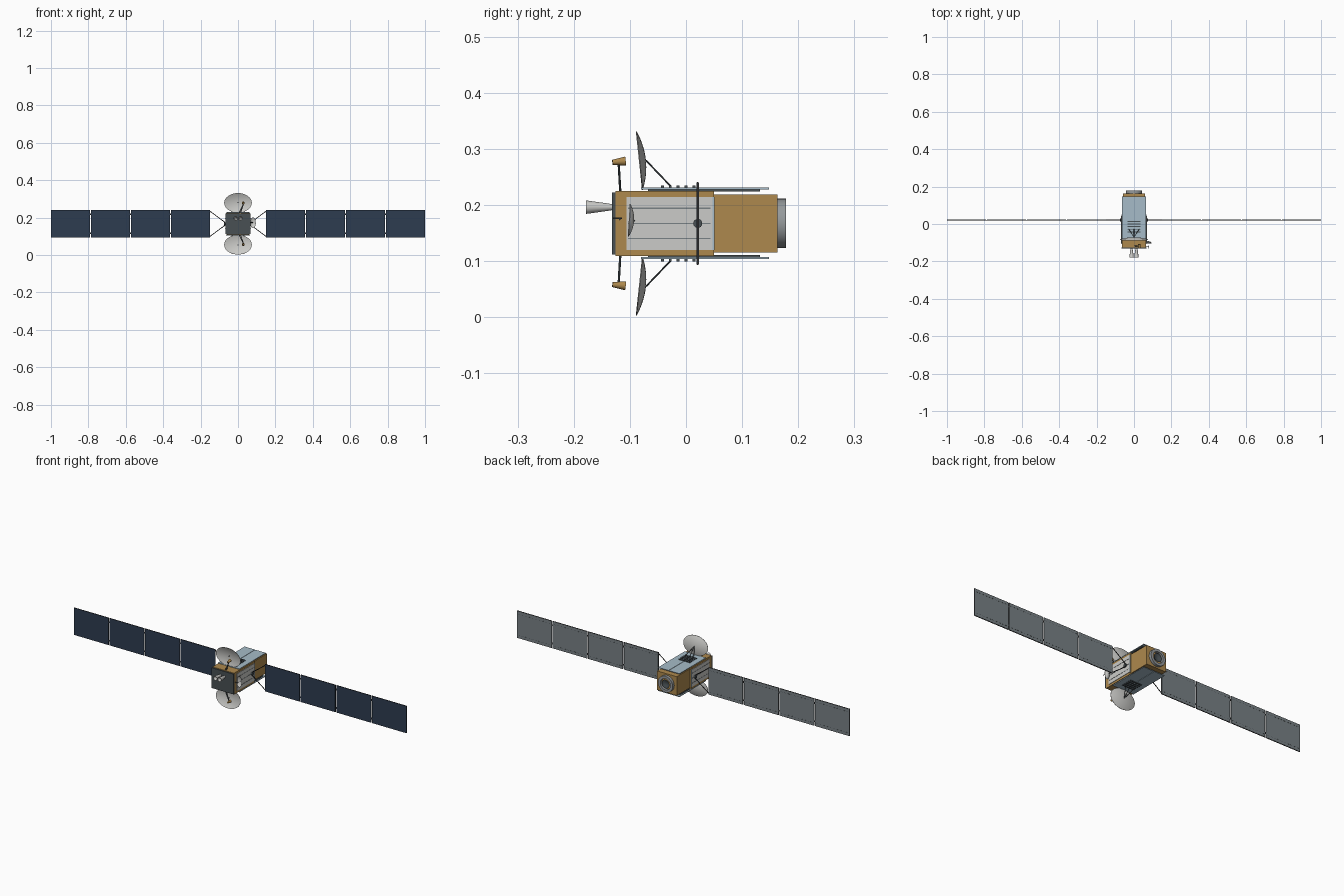
import bpy, bmesh, math
from mathutils import Vector, Matrix

if "Cube" in bpy.data.objects:
    bpy.data.objects.remove(bpy.data.objects["Cube"])

MID = 0.167  # height of the long axis


def material(name, r, g, b):
    m = bpy.data.materials.new(name)
    m.use_nodes = True
    m.diffuse_color = (r, g, b, 1)
    m.node_tree.nodes["Principled BSDF"].inputs["Base Color"].default_value = (r, g, b, 1)
    return m


gold = material("gold foil", 0.42, 0.25, 0.075)
navy = material("navy solar cells", 0.027, 0.045, 0.08)
back_grey = material("panel back grey", 0.19, 0.22, 0.235)
blue = material("radiator blue", 0.38, 0.5, 0.58)
white = material("light grey", 0.6, 0.6, 0.58)
slate = material("dark slate", 0.065, 0.08, 0.088)
black = material("black struts", 0.02, 0.02, 0.022)
metal = material("metal grey", 0.3, 0.32, 0.33)


def finish(name, bm, mat, smooth=False):
    bmesh.ops.recalc_face_normals(bm, faces=bm.faces)
    mesh = bpy.data.meshes.new(name)
    bm.to_mesh(mesh)
    bm.free()
    mesh.materials.append(mat)
    ob = bpy.data.objects.new(name, mesh)
    bpy.context.collection.objects.link(ob)
    if smooth:
        bpy.ops.object.select_all(action="DESELECT")
        ob.select_set(True)
        bpy.context.view_layer.objects.active = ob
        bpy.ops.object.shade_smooth_by_angle(angle=math.radians(35))
    return ob


def boxes(name, mat, items):
    """One object holding boxes given as (centre, size)."""
    bm = bmesh.new()
    for centre, size in items:
        bmesh.ops.create_cube(bm, size=1, matrix=Matrix.Translation(centre) @ Matrix.Diagonal((*size, 1)))
    return finish(name, bm, mat)


def frame(origin, axis):
    """Matrix whose local z follows axis and local x stays near world x."""
    z = Vector(axis).normalized()
    y = z.cross(Vector((1, 0, 0)))
    y = y.normalized() if y.length > 1e-4 else Vector((0, 1, 0))
    m = Matrix((y.cross(z), y, z)).transposed().to_4x4()
    m.translation = Vector(origin)
    return m


def cones(name, mat, items, sides=24):
    """One object holding cones given as (start, end, radius1, radius2)."""
    bm = bmesh.new()
    for a, b, r1, r2 in items:
        a, b = Vector(a), Vector(b)
        bmesh.ops.create_cone(bm, cap_ends=True, segments=sides, radius1=r1, radius2=r2,
                              depth=(b - a).length, matrix=frame((a + b) / 2, b - a))
    return finish(name, bm, mat, True)


def rods(name, mat, pairs, r=0.0015):
    return cones(name, mat, [(a, b, r, r) for a, b in pairs], 8)


def lathe(name, mat, origin, axis, profile, sides=40, sx=1, sy=1):
    """Spin (radius, height) points about axis, with elliptical scaling."""
    bm = bmesh.new()
    m = frame(origin, axis)
    rings = []
    for r, h in profile:
        rings.append([bm.verts.new(m @ Vector((sx * r * math.cos(t), sy * r * math.sin(t), h)))
                      for t in (math.tau * i / sides for i in range(sides))])
    for lo, hi in zip(rings, rings[1:]):
        for i in range(sides):
            j = (i + 1) % sides
            bm.faces.new((lo[i], lo[j], hi[j], hi[i]))
    bmesh.ops.remove_doubles(bm, verts=bm.verts, dist=1e-6)
    return finish(name, bm, mat, True)


def dish(name, origin, axis, rx, ry, depth):
    n = 8
    inner = [(i / n, depth * (i / n) ** 2) for i in range(n + 1)]
    outer = [(r, h - 0.0015) for r, h in inner]
    return lathe(name, white, origin, axis, inner + outer[::-1], sx=rx, sy=ry)


# Body
boxes("front_body", gold, [((0, -0.038, MID), (0.13, 0.176, 0.116))])
boxes("rear_body", gold, [((0, 0.106, MID), (0.118, 0.115, 0.103))])
boxes("front_plate", slate, [((0, -0.129, MID), (0.132, 0.006, 0.11))])
for side, s in (("left", 1), ("right", -1)):
    boxes(side + "_side_panel", white, [((s * 0.066, -0.0295, MID), (0.003, 0.153, 0.094))])
    boxes(side + "_panel_border", blue, [((s * 0.066, 0.0485, MID), (0.003, 0.004, 0.094))])
    boxes(side + "_panel_seams", back_grey,
          [((s * 0.068, -0.03, MID + z), (0.001, 0.147, 0.002)) for z in (-0.027, 0, 0.027)])

# Horns on the front plate and the rear ring
for side, s in (("left", 1), ("right", -1)):
    lathe(side + "_front_horn", white, (s * 0.013, -0.13, 0.196), (0, -1, 0),
          [(0, 0), (0.005, 0), (0.007, 0.012), (0.012, 0.048), (0.0105, 0.048), (0.004, 0.012), (0, 0.012)], 20)
lathe("rear_ring", metal, (0, 0.162, MID), (0, 1, 0),
      [(0.03, 0), (0.044, 0), (0.044, 0.016), (0.03, 0.016), (0.03, 0)])
lathe("rear_ring_core", gold, (0, 0.162, MID), (0, 1, 0), [(0.0, 0.002), (0.025, 0.002), (0.025, 0), (0, 0)])
lathe("rear_nozzle", slate, (0, 0.162, MID), (0, 1, 0),
      [(0, 0.005), (0.01, 0.005), (0.021, 0.012), (0.023, 0.012), (0.012, 0), (0, 0)])

# Top and bottom equipment, mirrored about the long axis
for side, s in (("upper", 1), ("lower", -1)):
    boxes(side + "_radiator", blue,
          [((s2 * 0.0325, 0.034, MID + s * 0.062), (0.063, 0.228, 0.0035)) for s2 in (1, -1)])
    boxes(side + "_radiator_base", slate, [((0, 0.032, MID + s * 0.0585), (0.116, 0.2, 0.004))])
    boxes(side + "_slats", slate,
          [((0, -0.042 + 0.014 * i, MID + s * 0.0655), (0.07, 0.005, 0.004)) for i in range(5)])
    dish(side + "_dish", (0, -0.073, MID + s * 0.113), (0, -0.995, -0.105 * s), 0.074, 0.0525, 0.011)
    hub = (0, -0.071, MID + s * 0.112)
    rods(side + "_dish_struts", slate,
         [(hub, (x, -0.027, MID + s * 0.066)) for x in (-0.028, 0, 0.028)])
    rods(side + "_feed_mast", slate,
         [((0.008 + d, -0.117, MID + s * 0.055), (0.03, -0.12, MID + s * 0.107)) for d in (-0.004, 0.004)], 0.002)
    cones(side + "_feed", gold,
          [((0.03, -0.131, MID + s * 0.109), (0.028, -0.108, MID + s * 0.111), 0.0045, 0.008)])
    rods(side + "_dish_pin", black,
         [((0, -0.075, MID + s * 0.113), (0, -0.078, MID + s * 0.113))], 0.003)

# Small side dish with its feed
dish("side_dish", (0.08, -0.094, 0.172), (0, -0.995, 0.06), 0.015, 0.029, 0.008)
rods("side_dish_mount", slate, [((0.06, -0.092, 0.172), (0.082, -0.094, 0.172)),
                                ((0.06, -0.118, 0.174), (0.08, -0.118, 0.174)),
                                ((0.08, -0.13, 0.176), (0.08, -0.114, 0.176))])

# Solar wings, mirrored left and right
W, H, Y = 0.2085, 0.148, 0.021
for side, s in (("left", 1), ("right", -1)):
    centres = [s * (0.15 + W / 2 + i * 0.2138) for i in range(4)]
    boxes(side + "_wing_frames", black, [((x, Y, MID), (W, 0.003, H)) for x in centres])
    boxes(side + "_wing_cells", navy, [((x, Y - 0.002, MID), (W - 0.001, 0.001, H - 0.002)) for x in centres])
    boxes(side + "_wing_backs", back_grey, [((x, Y + 0.002, MID), (W - 0.002, 0.001, H - 0.003)) for x in centres])
    boxes(side + "_wing_dashes", slate,
          [((x + (k - 4.5) * 0.02, Y + 0.0027, MID + z), (0.011, 0.0006, 0.0016))
           for x in centres for k in range(10) for z in (-0.058, 0.058)])
    boxes(side + "_wing_hinges", black,
          [((s * (0.1474 + i * 0.2138), Y, MID + z), (0.007, 0.003, 0.008))
           for i in range(1, 4) for z in (-0.05, 0.05)])
    # Yoke from the drive hub to the first panel
    cones(side + "_wing_hub", slate, [((s * 0.06, Y, MID), (s * 0.076, Y, MID), 0.008, 0.008)])
    rods(side + "_wing_yoke", black,
         [((s * 0.07, Y, MID + z * 0.008), (s * 0.152, Y, MID + z * 0.069)) for z in (1, -1)], 0.002)
